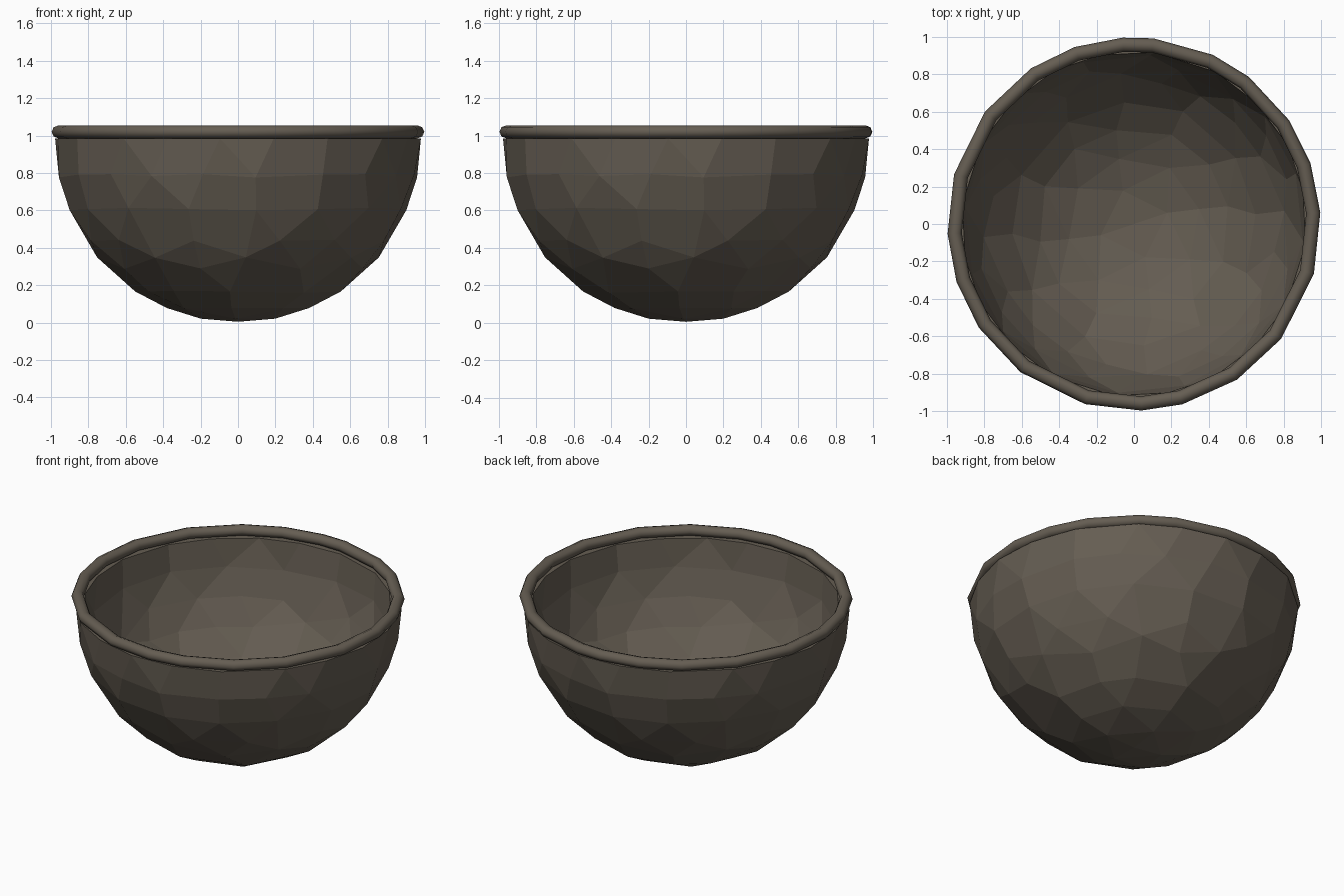
import bpy, bmesh
from math import sin, cos, pi, radians

if "Cube" in bpy.data.objects:
    bpy.data.objects.remove(bpy.data.objects["Cube"])

mat = bpy.data.materials.new("dark_clay")
mat.diffuse_color = (0.13, 0.11, 0.085, 1)
mat.use_nodes = True
mat.node_tree.nodes["Principled BSDF"].inputs["Base Color"].default_value = mat.diffuse_color


def finish(bm, name):
    bmesh.ops.recalc_face_normals(bm, faces=bm.faces)
    me = bpy.data.meshes.new(name)
    bm.to_mesh(me)
    bm.free()
    ob = bpy.data.objects.new(name, me)
    bpy.context.collection.objects.link(ob)
    me.materials.append(mat)
    return ob


def bridge(bm, a, b):
    n = len(a)
    for i in range(n):
        bm.faces.new((a[i], a[(i + 1) % n], b[(i + 1) % n], b[i]))


# Bowl: thick half sphere, simplified into irregular hand-hewn facets
SEG, RINGS, CZ = 32, 8, 0.985
bm = bmesh.new()
lips = []
for r in (0.98, 0.92):
    prev = None
    for k in range(RINGS):
        t = k * pi / 2 / RINGS
        ring = [bm.verts.new((r * cos(t) * cos(2 * pi * i / SEG),
                              r * cos(t) * sin(2 * pi * i / SEG),
                              CZ - r * sin(t))) for i in range(SEG)]
        if prev:
            bridge(bm, prev, ring)
        else:
            lips.append(ring)
        prev = ring
    pole = bm.verts.new((0, 0, CZ - r))
    for i in range(SEG):
        bm.faces.new((prev[i], prev[(i + 1) % SEG], pole))
bridge(bm, lips[0], lips[1])
bowl = finish(bm, "bowl")
dec = bowl.modifiers.new("facets", 'DECIMATE')
dec.ratio = 0.42

# Rim: round bead following an uneven polygon
angles = [3.5, 19, 33.7, 52, 65, 84, 93.5, 108.5, 123.5, 143, 164.5, 183,
          198, 213.7, 232.5, 254.8, 272.3, 285, 303.5, 322, 344.5]
SIDES = 8
bm = bmesh.new()
loops = []
for a in map(radians, angles):
    loop = []
    for j in range(SIDES):
        p = 2 * pi * j / SIDES
        r = 0.96 + 0.038 * cos(p)
        loop.append(bm.verts.new((r * cos(a), r * sin(a), 1.02 + 0.035 * sin(p))))
    loops.append(loop)
for i, loop in enumerate(loops):
    bridge(bm, loop, loops[(i + 1) % len(loops)])
rim = finish(bm, "rim")
for p in rim.data.polygons:
    p.use_smooth = True
